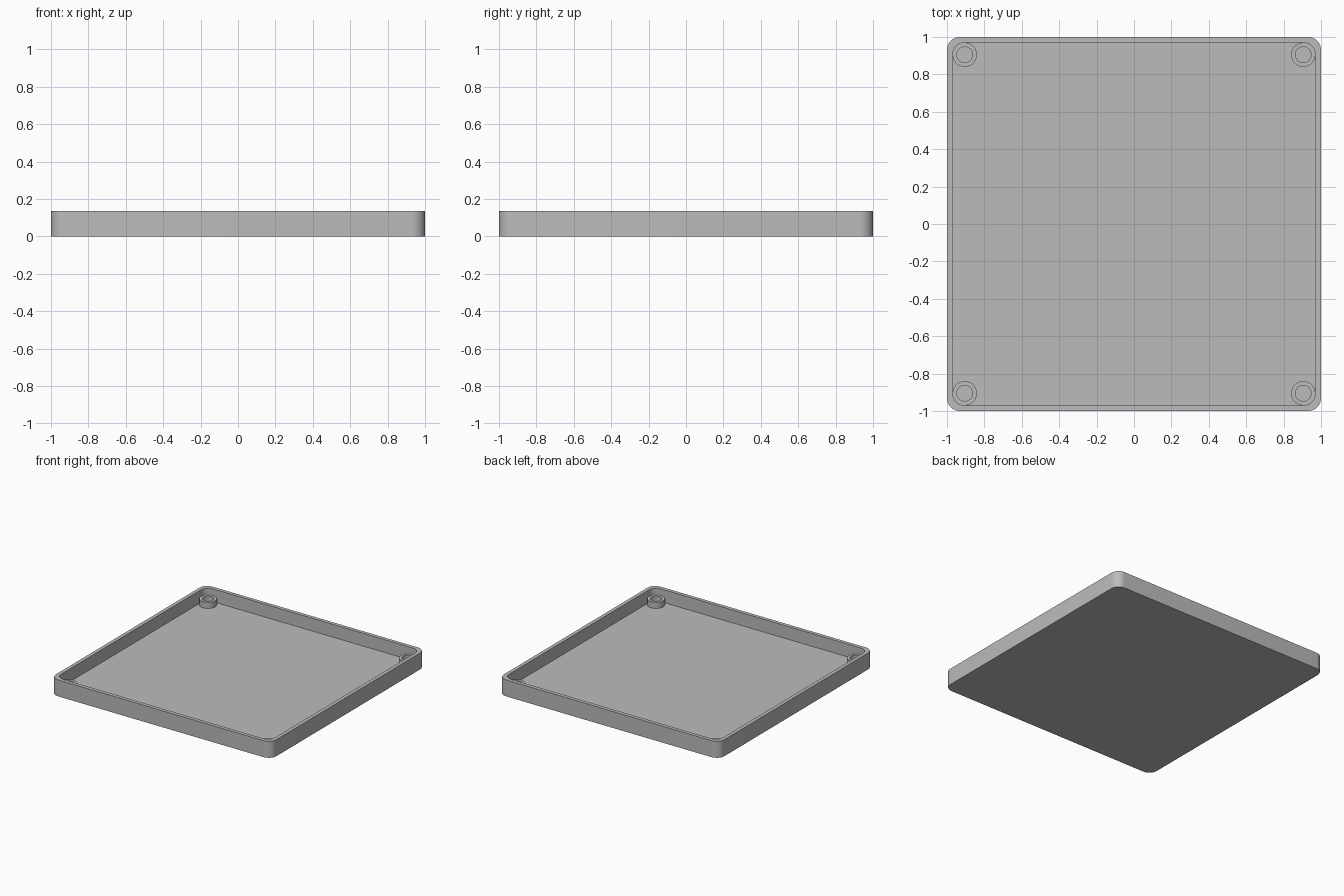
import bpy, bmesh, math

if "Cube" in bpy.data.objects:
    bpy.data.objects.remove(bpy.data.objects["Cube"])

H, FLOOR, WALL = 0.135, 0.03, 0.03
BOSS, BOSS_R, HOLE_R, BOSS_TOP = 0.905, 0.065, 0.042, 0.08

grey = bpy.data.materials.new("plain_grey")
grey.diffuse_color = (0.5, 0.5, 0.5, 1)
grey.use_nodes = True
grey.node_tree.nodes["Principled BSDF"].inputs["Base Color"].default_value = grey.diffuse_color


def rounded_square(half, radius, n=12):
    """Outline of a square with rounded corners."""
    c = half - radius
    pts = []
    for q, (sx, sy) in enumerate([(1, 1), (-1, 1), (-1, -1), (1, -1)]):
        for i in range(n + 1):
            a = math.pi / 2 * (q + i / n)
            pts.append((sx * c + radius * math.cos(a), sy * c + radius * math.sin(a)))
    return pts


def circle(x, y, r, n=48):
    return [(x + r * math.cos(2 * math.pi * i / n), y + r * math.sin(2 * math.pi * i / n)) for i in range(n)]


def skin(name, rings, cap_start, cap_end):
    """Join equal-length (outline, z) rings with quads, capping the ends on request."""
    bm = bmesh.new()
    loops = [[bm.verts.new((x, y, z)) for x, y in pts] for pts, z in rings]
    for a, b in zip(loops, loops[1:]):
        for i in range(len(a)):
            j = (i + 1) % len(a)
            bm.faces.new((a[i], a[j], b[j], b[i]))
    if cap_start:
        bm.faces.new(loops[0][::-1])
    if cap_end:
        bm.faces.new(loops[-1])
    me = bpy.data.meshes.new(name)
    bm.to_mesh(me)
    bm.free()
    me.materials.append(grey)
    ob = bpy.data.objects.new(name, me)
    bpy.context.collection.objects.link(ob)
    bpy.ops.object.select_all(action='DESELECT')
    ob.select_set(True)
    bpy.context.view_layer.objects.active = ob
    bpy.ops.object.shade_smooth_by_angle(angle=math.radians(30))


# Tray: bottom, outer wall, rim, inner wall and floor
outer = rounded_square(1, 0.07)
inner = rounded_square(1 - WALL, BOSS_R)
skin("tray", [(outer, 0), (outer, H), (inner, H), (inner, FLOOR)], True, True)

# Hollow screw bosses standing in the four corners
for sx in (-1, 1):
    for sy in (-1, 1):
        o = circle(sx * BOSS, sy * BOSS, BOSS_R)
        h = circle(sx * BOSS, sy * BOSS, HOLE_R)
        skin("screw_boss", [(o, FLOOR), (o, BOSS_TOP), (h, BOSS_TOP), (h, FLOOR)], False, False)
